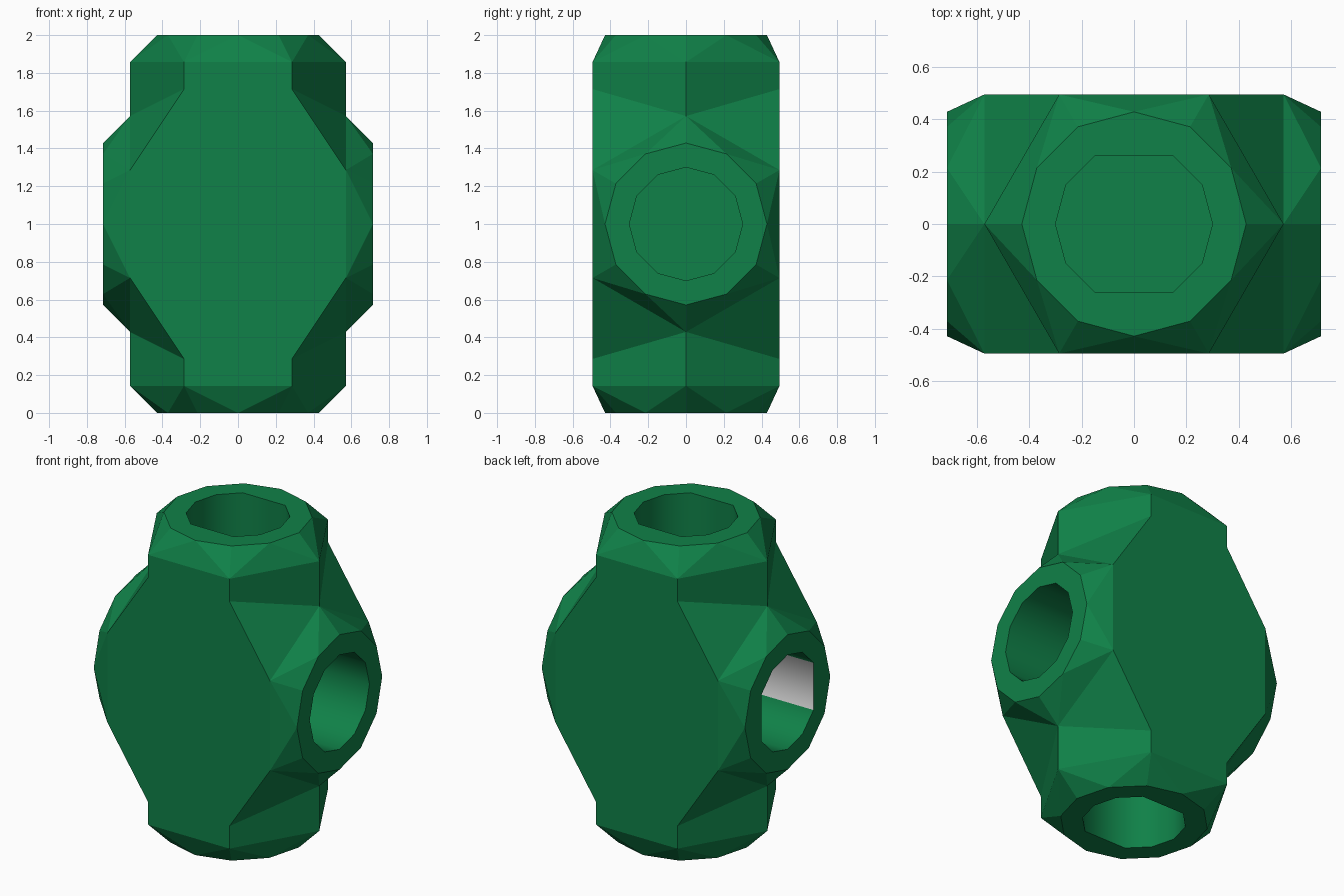
import bpy, bmesh
from math import cos, sin, pi, radians, sqrt

if "Cube" in bpy.data.objects:
    bpy.data.objects.remove(bpy.data.objects["Cube"])

U = 1 / 7                    # design unit: the fitting is 14 units tall
HY = 2 * sqrt(3)             # half depth of the hexagonal arms
HEX_R, RIM_R, BORE_R, BORE_DEPTH = 4, 3, 2.1, 4

bm = bmesh.new()


def face(points, smooth=False):
    f = bm.faces.new([bm.verts.new((x * U, y * U, z * U + 1)) for x, y, z in points])
    f.smooth = smooth


def arm_end(place, hex_w, rim_w, skip=()):
    """Hexagon to 12-sided rim, then a blind bore. place(u, v, w) maps to x, y, z."""
    def ring(r, w, step=30, omit=()):
        return [place(r * cos(radians(a)), r * sin(radians(a)), w)
                for a in range(0, 360, step) if a not in omit]
    hexa, rim = ring(HEX_R, hex_w, 60), ring(RIM_R, rim_w)
    bore = ring(BORE_R, rim_w, 30, skip)
    floor = ring(BORE_R, rim_w - BORE_DEPTH, 30, skip)
    # faceted chamfer
    for k in range(6):
        a, b = hexa[k], hexa[(k + 1) % 6]
        r0, r1, r2 = (rim[(2 * k + j) % 12] for j in range(3))
        face([a, r0, r1])
        face([a, r1, b])
        face([b, r1, r2])
    # flat rim as two half rings
    n = len(bore)
    for h in (0, 1):
        outer = [rim[(6 * h + i) % 12] for i in range(7)]
        inner = [bore[(n // 2 * h + i) % n] for i in range(n // 2 + 1)]
        face(outer + inner[::-1])
    # bore wall and floor
    for i in range(n):
        j = (i + 1) % n
        face([bore[i], bore[j], floor[j], floor[i]], True)
    face(floor)


# four open ends
for s in (1, -1):
    arm_end(lambda u, v, w: (u, v, s * w), 6, 7, (90, 270))
    arm_end(lambda u, v, w: (s * w, v, u), 4, 5, () if s > 0 else (90, 270))

# body: flat front and back, arm sides and corner webs
quarter = [(2, 6), (2, 5), (4, 2)]
outline = (quarter + [(x, -z) for x, z in quarter[::-1]]
           + [(-x, -z) for x, z in quarter] + [(-x, z) for x, z in quarter[::-1]])
for sy in (1, -1):
    y = sy * HY
    face([(x, y, z) for x, z in outline])
    for sx in (1, -1):
        for sz in (1, -1):
            face([(4 * sx, 0, 6 * sz), (2 * sx, y, 6 * sz), (2 * sx, y, 5 * sz), (4 * sx, 0, 4 * sz)])
            face([(4 * sx, 0, 4 * sz), (2 * sx, y, 5 * sz), (4 * sx, y, 2 * sz)])

bmesh.ops.remove_doubles(bm, verts=bm.verts, dist=1e-4)
bmesh.ops.recalc_face_normals(bm, faces=bm.faces)
for e in bm.edges:
    e.smooth = e.calc_face_angle(pi) < radians(50)

# one bare grey panel inside the left bore
for f in bm.faces:
    c = f.calc_center_median()
    if f.smooth and c.x < -0.2 and -0.3 < c.y < 0 and abs(f.normal.y) > 0.99:
        f.material_index = 1

mesh = bpy.data.meshes.new("pipe_cross_fitting")
bm.to_mesh(mesh)
bm.free()
for name, col in (("green", (0.005, 0.22, 0.065, 1)), ("grey", (0.6, 0.6, 0.6, 1))):
    mat = bpy.data.materials.new(name)
    mat.diffuse_color = col
    mat.use_nodes = True
    mat.node_tree.nodes["Principled BSDF"].inputs["Base Color"].default_value = mat.diffuse_color
    mesh.materials.append(mat)
obj = bpy.data.objects.new("pipe_cross_fitting", mesh)
bpy.context.collection.objects.link(obj)
